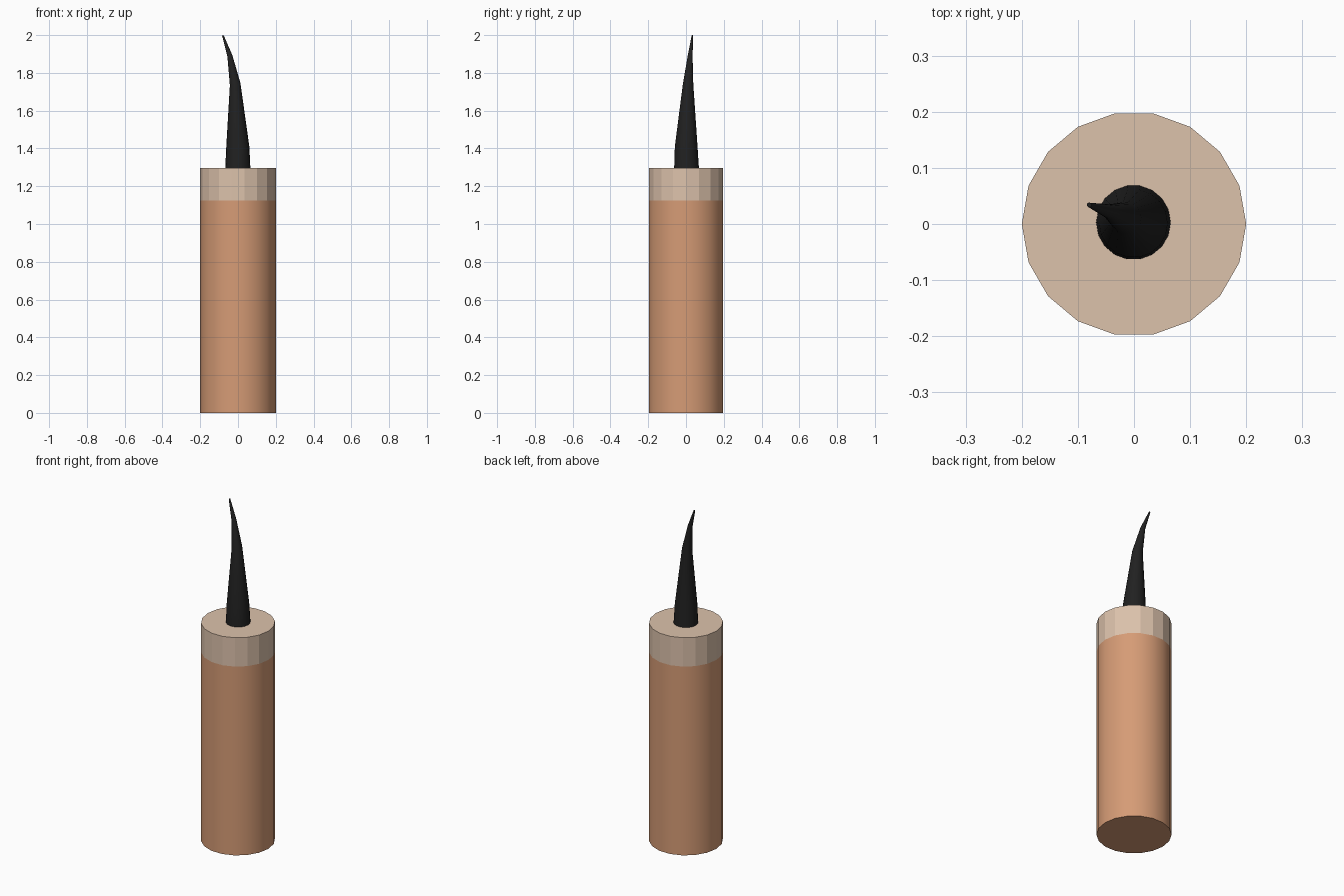
import bpy, bmesh, math
from mathutils import Vector

cube = bpy.data.objects.get("Cube")
if cube:
    bpy.data.objects.remove(cube, do_unlink=True)


def material(name, rgb):
    m = bpy.data.materials.new(name)
    m.use_nodes = True
    colour = (*rgb, 1)
    m.diffuse_color = colour
    node = next(n for n in m.node_tree.nodes if n.type == 'BSDF_PRINCIPLED')
    node.inputs["Base Color"].default_value = colour
    return m


def loft(name, rings, sides, mat, smooth=True, cap_start=True, cap_end=True):
    """Skin circles given as (centre x, y, z, radius, tilt about y)."""
    bm = bmesh.new()
    loops = []
    for x, y, z, r, tilt in rings:
        loop = []
        for i in range(sides):
            a = math.tau * i / sides
            px, py = r * math.cos(a), r * math.sin(a)
            loop.append(bm.verts.new(Vector((x + px, y + py, z + px * tilt))))
        loops.append(loop)
    for lo, hi in zip(loops, loops[1:]):
        for i in range(sides):
            j = (i + 1) % sides
            bm.faces.new((lo[i], lo[j], hi[j], hi[i])).smooth = smooth
    if cap_start:
        bm.faces.new(loops[0][::-1])
    if cap_end:
        bm.faces.new(loops[-1])
    mesh = bpy.data.meshes.new(name)
    bm.to_mesh(mesh)
    bm.free()
    mesh.materials.append(mat)
    obj = bpy.data.objects.new(name, mesh)
    bpy.context.collection.objects.link(obj)
    return obj


wax = material("warm_tan_wax", (0.67, 0.33, 0.18))
pale = material("pale_wax", (0.72, 0.54, 0.41))
black = material("burnt_black", (0.015, 0.015, 0.015))

SIDES, RADIUS = 18, 0.2
BAND, TOP = 1.125, 1.297

# Candle body and the pale melted band above it
loft("candle_body", [(0, 0, 0, RADIUS, 0), (0, 0, BAND, RADIUS, 0)],
     SIDES, wax, cap_end=False)
loft("top_band", [(0, 0, BAND, RADIUS, 0), (0, 0, TOP, RADIUS, 0)],
     SIDES, pale, smooth=False, cap_start=False)

# Wick tapering and curling toward one side
loft("wick", [
    (-0.001, 0.003, 1.285, 0.067, 0),
    (-0.001, 0.001, 1.41, 0.061, 0),
    (-0.015, 0.011, 1.74, 0.028, 0.2),
    (-0.043, 0.022, 1.89, 0.013, 0.3),
    (-0.080, 0.034, 1.998, 0.004, 0.4),
], SIDES, black)
